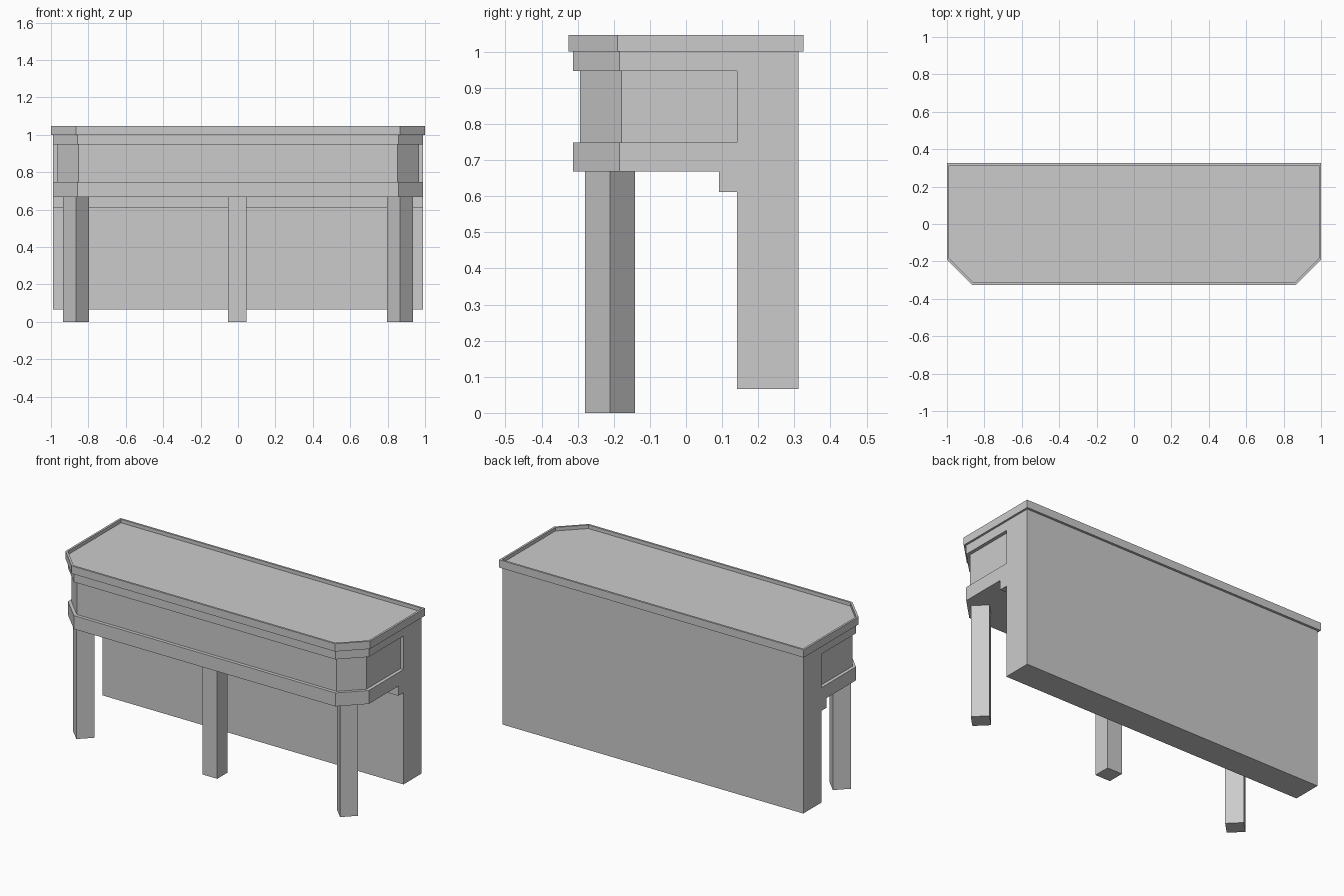
import bpy, bmesh, math

if "Cube" in bpy.data.objects:
    bpy.data.objects.remove(bpy.data.objects["Cube"])


def make_object(name, bm):
    bmesh.ops.remove_doubles(bm, verts=bm.verts, dist=1e-5)
    bmesh.ops.recalc_face_normals(bm, faces=bm.faces)
    mesh = bpy.data.meshes.new(name)
    bm.to_mesh(mesh)
    bm.free()
    obj = bpy.data.objects.new(name, mesh)
    bpy.context.collection.objects.link(obj)
    return obj


def loft(name, rings, cap_start=True, cap_end=True):
    """Skin a stack of closed rings with equal point counts."""
    bm = bmesh.new()
    loops = [[bm.verts.new(p) for p in ring] for ring in rings]
    n = len(loops[0])
    for a, b in zip(loops, loops[1:]):
        for i in range(n):
            j = (i + 1) % n
            bm.faces.new((a[i], a[j], b[j], b[i]))
    if cap_start:
        bm.faces.new(loops[0][::-1])
    if cap_end:
        bm.faces.new(loops[-1])
    return make_object(name, bm)


def symmetric_ring(right_side, z):
    """Close a right-hand outline by mirroring it across x = 0."""
    left = [(-x, y) for x, y in reversed(right_side)]
    return [(x, y, z) for x, y in right_side + left]


def top_ring(inset, z):
    i = inset
    k = 0.41 * i
    return symmetric_ring([(1 - i, 0.325 - i), (1 - i, -0.19 + k),
                           (0.865 - k, -0.325 + i)], z)


def body_ring(recess, z):
    x, y = (0.968, -0.293) if recess else (0.988, -0.313)
    c = 0.115 if recess else 0.129
    return symmetric_ring([(0.988, 0.311), (0.988, 0.141), (x, 0.141),
                           (x, y + c), (x - c, y)], z)


# Counter top with thin raised rim
loft("counter_top", [top_ring(0, 1.0), top_ring(0, 1.046),
                     top_ring(0.012, 1.046), top_ring(0.012, 1.025)])

# Body with recessed band wrapping the front and sides
loft("counter_body", [body_ring(False, 0.668), body_ring(False, 0.748),
                      body_ring(True, 0.748), body_ring(True, 0.947),
                      body_ring(False, 0.947), body_ring(False, 1.0)])

# Back panel with stepped rail under the body
panel_profile = [(0.311, 0.668), (0.311, 0.066), (0.141, 0.066),
                 (0.141, 0.611), (0.092, 0.611), (0.092, 0.668)]
loft("back_panel", [[(x, y, z) for y, z in panel_profile] for x in (-0.988, 0.988)])


# Legs: the corner pair is turned to follow the chamfers
def leg(name, x, angle):
    bpy.ops.mesh.primitive_cube_add(size=1, location=(x, -0.21, 0.334),
                                    rotation=(0, 0, angle))
    obj = bpy.context.object
    obj.name = name
    obj.scale = (0.098, 0.098, 0.668)


leg("middle_leg", -0.004, 0)
for side, label in ((-1, "left"), (1, "right")):
    leg(label + "_front_leg", side * 0.866, side * math.radians(45))
